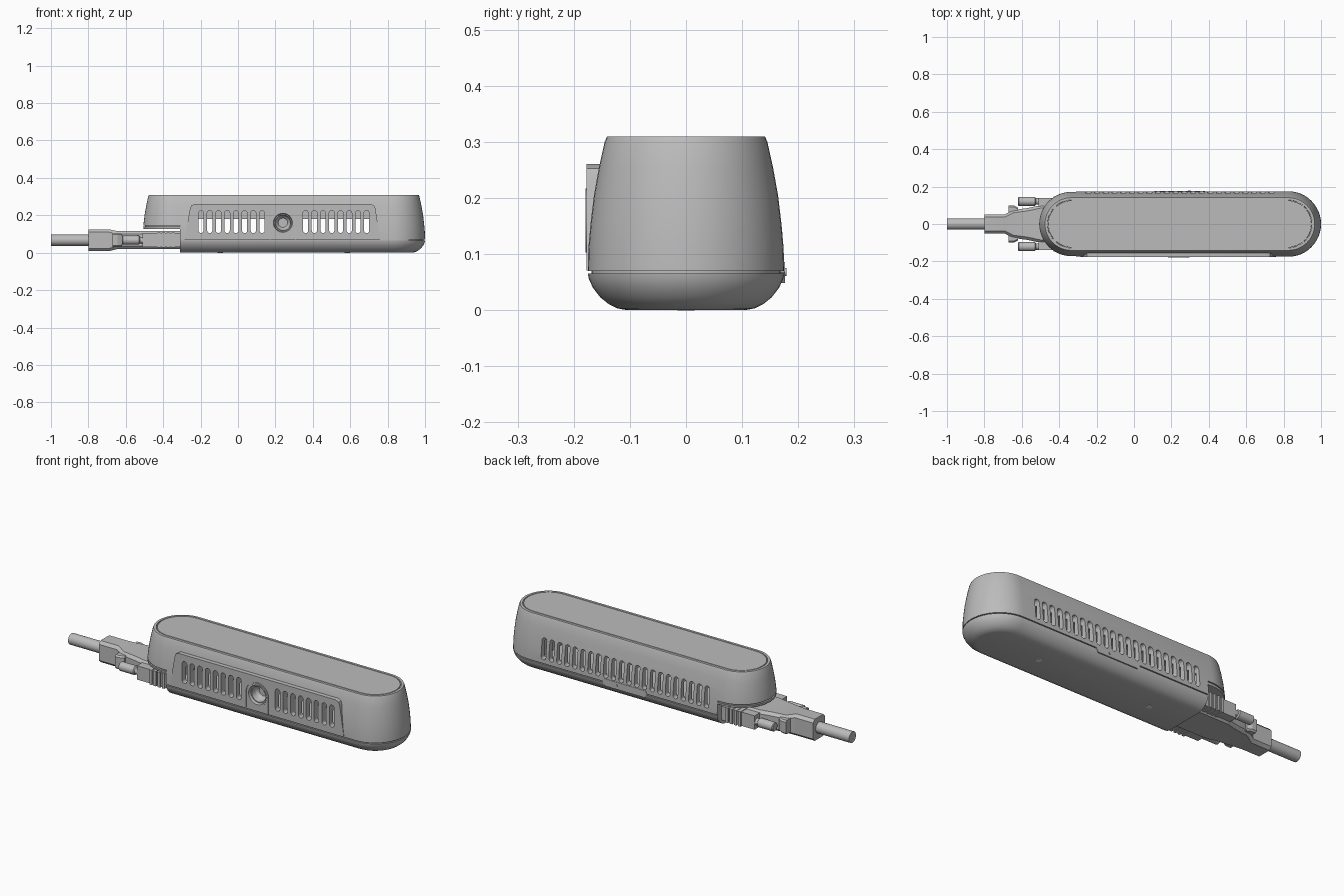
import bpy, bmesh, math

if "Cube" in bpy.data.objects:
    bpy.data.objects.remove(bpy.data.objects["Cube"], do_unlink=True)

CX, HALF = 0.245, 0.58      # middle and half straight length of the housing
STEP = 0.0466               # vent spacing


def material(name, value):
    m = bpy.data.materials.new(name)
    m.use_nodes = True
    col = (value, value, value, 1)
    m.diffuse_color = col
    m.node_tree.nodes["Principled BSDF"].inputs["Base Color"].default_value = col
    return m


GREY = material("mid_grey", 0.5)
PALE = material("pale_grey", 0.8)


def loft(name, solids, mat=GREY):
    """Each solid is a list of equal-length rings, skinned and capped."""
    bm = bmesh.new()
    for rings in solids:
        vs = [[bm.verts.new(p) for p in ring] for ring in rings]
        n = len(vs[0])
        for a, b in zip(vs, vs[1:]):
            for i in range(n):
                j = (i + 1) % n
                bm.faces.new((a[i], a[j], b[j], b[i]))
        bm.faces.new(vs[0][::-1])
        bm.faces.new(vs[-1])
    bmesh.ops.recalc_face_normals(bm, faces=bm.faces)
    me = bpy.data.meshes.new(name)
    bm.to_mesh(me)
    bm.free()
    me.materials.append(mat)
    ob = bpy.data.objects.new(name, me)
    bpy.context.collection.objects.link(ob)
    return ob


def cut(ob, *cutters):
    bpy.context.view_layer.objects.active = ob
    for c in cutters:
        c.hide_render = True
        mod = ob.modifiers.new("cut", "BOOLEAN")
        mod.operation, mod.solver, mod.object = "DIFFERENCE", "EXACT", c
        bpy.ops.object.modifier_apply(modifier=mod.name)


def slab(pts, y0, y1):
    return [[(x, y, z) for x, z in pts] for y in (y0, y1)]


def box(x0, x1, y0, y1, z0, z1):
    return slab([(x0, z0), (x1, z0), (x1, z1), (x0, z1)], y0, y1)


def stadium(r, z, n=24):
    ring = []
    for side in (1, -1):
        for i in range(n + 1):
            a = math.pi * (i / n - 0.5)
            ring.append((CX + side * (HALF + r * math.cos(a)), side * r * math.sin(a), z))
    return ring


def shell(name, profile):
    return loft(name, [[stadium(r, z) for r, z in profile]])


def pill(x, z0, z1, r, n=8):
    """Upright rounded slot outline."""
    top = [(x + r * math.cos(math.pi * i / n), z1 - r + r * math.sin(math.pi * i / n)) for i in range(n + 1)]
    low = [(x - r * math.cos(math.pi * i / n), z0 + r - r * math.sin(math.pi * i / n)) for i in range(n + 1)]
    return top + low


def disc(r, x, y, z, axis, n=32):
    ring = []
    for i in range(n):
        u, v = r * math.cos(2 * math.pi * i / n), r * math.sin(2 * math.pi * i / n)
        ring.append({"x": (x, y + u, z + v), "y": (x + u, y, z + v), "z": (x + u, y + v, z)}[axis])
    return ring


def section(x, w, z0, z1, c=0.015):
    """Chamfered rectangle across the plug."""
    return [(x, -w + c, z0), (x, w - c, z0), (x, w, z0 + c), (x, w, z1 - c),
            (x, w - c, z1), (x, -w + c, z1), (x, -w, z1 - c), (x, -w, z0 + c)]


# Housing shells, seam and lid
lower = shell("lower_shell", [(0.105, 0), (0.122, 0.003), (0.138, 0.011), (0.153, 0.023),
                              (0.166, 0.04), (0.173, 0.055), (0.175, 0.065)])
upper = shell("upper_shell", [(0.175, 0.07), (0.174, 0.11), (0.17, 0.155), (0.164, 0.205),
                              (0.155, 0.255), (0.145, 0.3), (0.141, 0.309), (0.128, 0.309),
                              (0.127, 0.305), (0.124, 0.305), (0.123, 0.309)])
seam = shell("seam_core", [(0.168, 0.06), (0.168, 0.075)])
flange = shell("overhang_flange", [(0.17, 0.127), (0.172, 0.139), (0.162, 0.139), (0.162, 0.15)])

# Front panel with slanted sides
panel = loft("front_panel", [slab([(-0.285, 0.071), (0.76, 0.071), (0.735, 0.235), (0.728, 0.252),
                                   (0.71, 0.26), (-0.235, 0.26), (-0.25, 0.252), (-0.257, 0.235)],
                                  -0.177, -0.15)])

# Cutters: plug bay, hollow interior, vents, lens bore and arch outline
bay = loft("bay_cutter", [box(-0.8, -0.31, -0.3, 0.3, -0.1, 0.145)])
keep_bay = loft("flange_cutter", [box(-0.31, 1.2, -0.3, 0.3, 0.1, 0.2)])
hollow = loft("hollow_cutter", [box(-0.27, 0.76, -0.145, 0.145, 0.09, 0.18)])
front_vents, back_vents = [], []
for i in range(22):
    k = i - 10.5
    x = CX + k * STEP
    back_vents.append(slab(pill(x, 0.09, 0.205, 0.014), 0.125, 0.21))
    if 2 < abs(k) < 10:
        front_vents.append(slab(pill(x, 0.105, 0.225, 0.014), -0.21, -0.125))
front_cut = loft("front_vent_cutter", front_vents)
back_cut = loft("back_vent_cutter", back_vents)
bore = loft("lens_cutter", [[disc(0.056, CX - 0.005, y, 0.16, "y") for y in (-0.21, -0.11)]])


def arch(r):
    a = [math.pi * i / 16 for i in range(17)]
    return [(CX - 0.005 + r * math.cos(t), 0.16 + r * math.sin(t)) for t in a]


rim = arch(0.068) + [(CX - 0.073, 0.06)] + [(CX - 0.07, 0.06)] + arch(0.065)[::-1] \
    + [(CX + 0.06, 0.06), (CX + 0.063, 0.06)]
arch_cut = loft("arch_cutter", [slab(rim, -0.2, -0.173)])

cut(lower, bay)
cut(seam, bay)
cut(flange, keep_bay)
cut(upper, bay, hollow, front_cut, back_cut, bore)
cut(panel, front_cut, bore, arch_cut)
for c in (bay, keep_bay, hollow, front_cut, back_cut, bore, arch_cut):
    bpy.data.objects.remove(c, do_unlink=True)

# Recessed lens dish
loft("lens_dish", [[disc(r, CX - 0.005, y, 0.16, "y") for r, y in
                    ((0.057, -0.11), (0.057, -0.179), (0.051, -0.179), (0.047, -0.165),
                     (0.042, -0.165), (0.037, -0.14), (0.025, -0.125))]])

# Rear latch tab and its pin, base screws
loft("latch_tab", [slab([(CX - 0.135, 0.068), (CX - 0.12, 0.048), (CX + 0.12, 0.048), (CX + 0.135, 0.068),
                         (CX + 0.125, 0.086), (CX - 0.125, 0.086)], 0.165, 0.1765)])
loft("latch_pin", [[disc(0.007, CX + 0.05, y, 0.068, "y", 16) for y in (0.17, 0.179)]])
for side, tag in ((-1, "right"), (1, "left")):
    loft("base_screw_" + tag, [[disc(0.015, CX + side * 0.34, 0, z, "z") for z in (-0.001, 0.004)]], PALE)

# Plug: block, hood, ears, strain relief and cable
loft("plug_block", [[section(-0.5, 0.1, 0.02, 0.115), section(-0.31, 0.1, 0.02, 0.115)]])
loft("plug_hood", [[section(x, w, z0, z1) for x, w, z0, z1 in
                    ((-0.8, 0.052, 0.008, 0.125), (-0.69, 0.052, 0.008, 0.125),
                     (-0.645, 0.075, 0.02, 0.115), (-0.57, 0.085, 0.02, 0.115),
                     (-0.5, 0.1, 0.02, 0.115))]])
loft("plug_ears", [[section(x, w, 0.03, 0.105, 0.008) for x, w in
                    ((-0.67, 0.1), (-0.645, 0.1), (-0.62, 0.088))]])
loft("cable", [[disc(0.03, x, 0, 0.067, "x") for x in (-1, -0.79)]])

# Side jaws with grip ridges, and thumbscrews
for side, tag in ((-1, "front"), (1, "back")):
    def jaw(x0, x1, outer, z0, z1):
        return box(x0, x1, *sorted((side * 0.09, side * outer)), z0, z1)
    loft("plug_jaw_" + tag, [jaw(-0.51, -0.31, 0.14, 0.03, 0.105)])
    loft("grip_ridges_" + tag, [jaw(-0.43 + i * 0.025, -0.415 + i * 0.025, 0.147, 0.027, 0.108)
                                for i in range(4)])
    loft("thumbscrew_" + tag, [[disc(r, x, side * 0.121, 0.067, "x", 24) for r, x in
                                ((0.02, -0.62), (0.024, -0.616), (0.024, -0.53), (0.018, -0.525), (0.018, -0.5))]])

# Smooth curved parts, keeping edges sharp
bpy.ops.object.select_all(action="DESELECT")
for ob in bpy.context.collection.objects:
    if ob.type == "MESH":
        ob.select_set(True)
        bpy.context.view_layer.objects.active = ob
bpy.ops.object.shade_smooth_by_angle(angle=math.radians(25))
